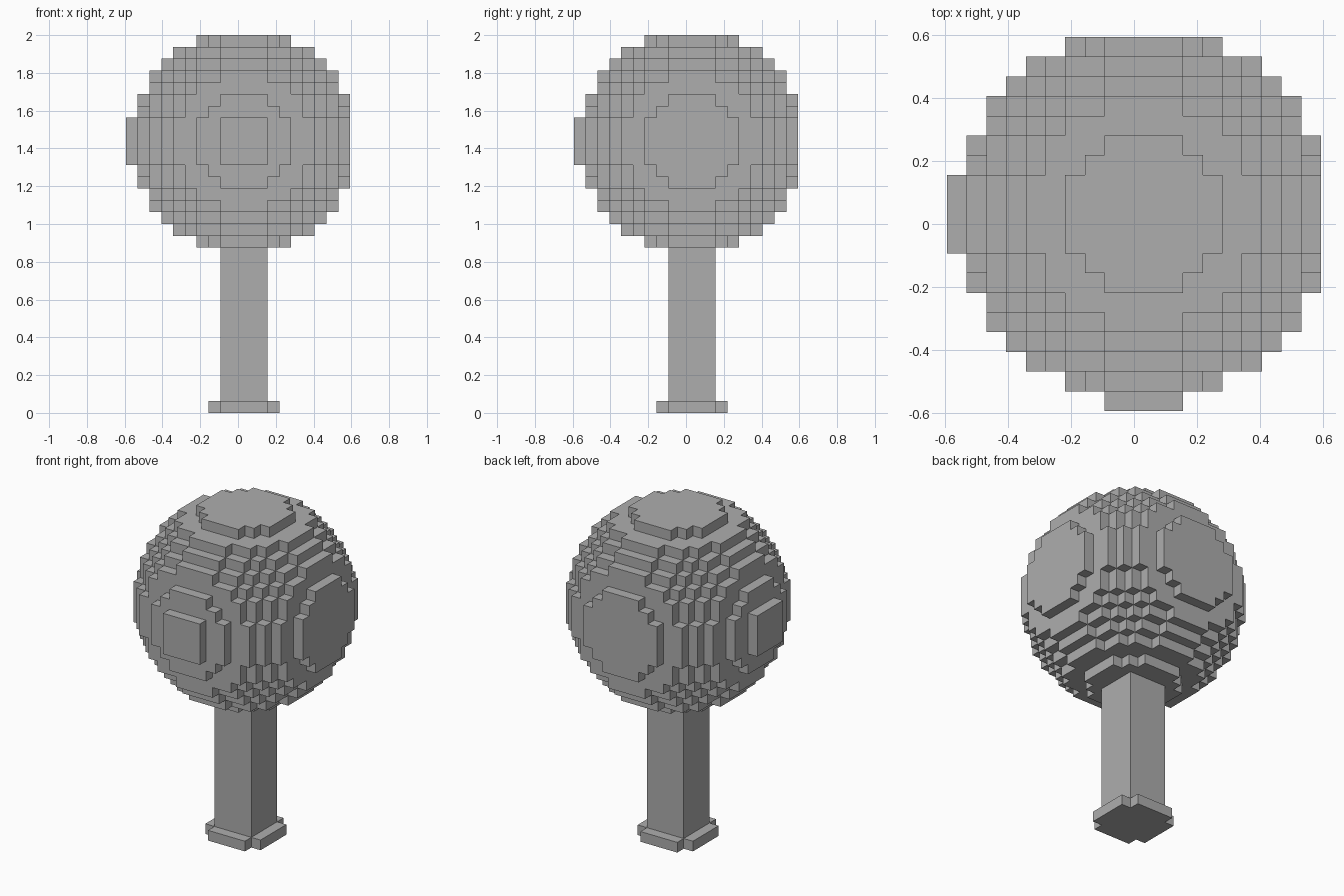
import bpy
import bmesh
from itertools import product
from mathutils import Vector

cube = bpy.data.objects.get("Cube")
if cube:
    bpy.data.objects.remove(cube, do_unlink=True)

CELL = 2 / 32                                  # edge of one block
CENTER = Vector((CELL / 2, CELL / 2, 23 * CELL))  # middle of the ball
RADIUS = 9.5                                   # in blocks

grey = bpy.data.materials.new("plain grey")
grey.use_nodes = True
grey.diffuse_color = (0.42, 0.42, 0.42, 1)
grey.node_tree.nodes["Principled BSDF"].inputs["Base Color"].default_value = grey.diffuse_color


def build_blocks(name, cells):
    """Skin a set of grid cells, keeping only the outside faces."""
    cells = set(cells)
    bm = bmesh.new()
    for cell in cells:
        middle = Vector(cell) + Vector((0.5, 0.5, 0.5))
        for axis, sign in product(range(3), (-1, 1)):
            neighbour = list(cell)
            neighbour[axis] += sign
            if tuple(neighbour) in cells:
                continue
            normal, u, v = Vector(), Vector(), Vector()
            normal[axis] = sign / 2
            u[(axis + 1) % 3] = 0.5
            v[(axis + 2) % 3] = sign / 2
            corners = (-u - v, u - v, u + v, -u + v)
            bm.faces.new([bm.verts.new(CENTER + CELL * (middle + normal + c)) for c in corners])
    bmesh.ops.remove_doubles(bm, verts=bm.verts, dist=CELL / 10)
    mesh = bpy.data.meshes.new(name)
    bm.to_mesh(mesh)
    bm.free()
    mesh.materials.append(grey)
    obj = bpy.data.objects.new(name, mesh)
    bpy.context.collection.objects.link(obj)
    return obj


core = range(-2, 2)    # four blocks wide
wide = range(-3, 3)    # six blocks wide

# Stepped ball
build_blocks("foliage_ball", [c for c in product(range(-9, 9), repeat=3)
                              if sum((i + 0.5) ** 2 for i in c) <= RADIUS ** 2])

# Square plates on the right and front of the ball
build_blocks("right_plate", product([-10], core, core))
build_blocks("front_plate", product(core, [-10], core))

# Square trunk
build_blocks("trunk", product(core, core, range(-22, -9)))

# Cross-shaped foot, without its corner blocks
build_blocks("trunk_foot", [c for c in product(wide, wide, [-23])
                            if c[0] in core or c[1] in core])
